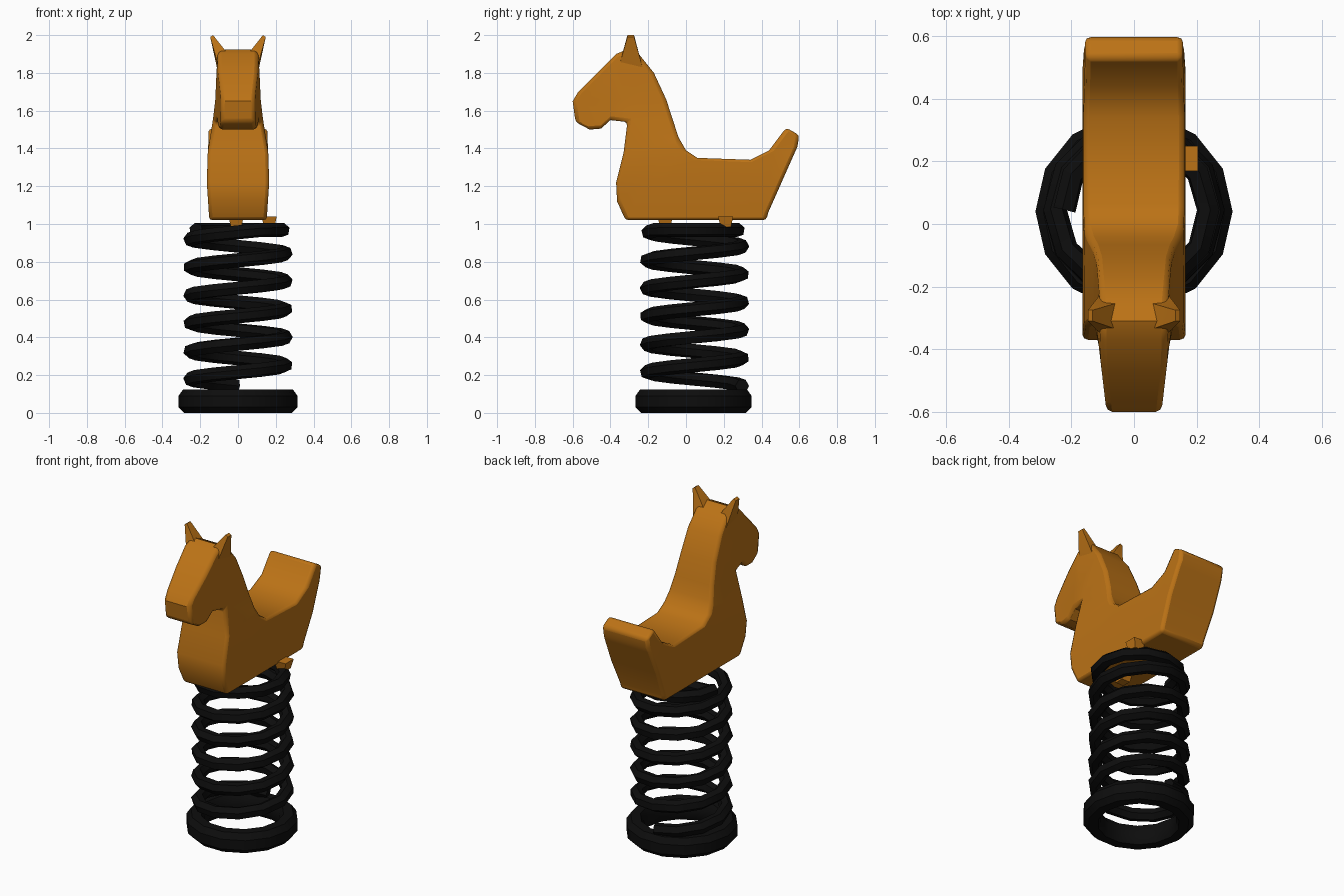
import bpy, bmesh, math
from mathutils import Vector

if "Cube" in bpy.data.objects:
    bpy.data.objects.remove(bpy.data.objects["Cube"])


def material(name, rgb):
    m = bpy.data.materials.new(name)
    m.diffuse_color = (*rgb, 1)
    m.use_nodes = True
    m.node_tree.nodes["Principled BSDF"].inputs["Base Color"].default_value = m.diffuse_color
    return m


ORANGE = material("orange brown paint", (0.50, 0.17, 0.008))
BLACK = material("black steel", (0.004, 0.004, 0.004))


def finish(name, bm, mat, angle=30):
    bmesh.ops.recalc_face_normals(bm, faces=bm.faces[:])
    me = bpy.data.meshes.new(name)
    bm.to_mesh(me)
    bm.free()
    ob = bpy.data.objects.new(name, me)
    bpy.context.collection.objects.link(ob)
    me.materials.append(mat)
    smooth(ob, angle)
    return ob


def smooth(ob, angle):
    bpy.ops.object.select_all(action='DESELECT')
    ob.select_set(True)
    bpy.context.view_layer.objects.active = ob
    bpy.ops.object.shade_smooth_by_angle(angle=math.radians(angle))


def lerp(table, v):
    if v <= table[0][0]:
        return table[0][1]
    for (a, p), (b, q) in zip(table, table[1:]):
        if v <= b:
            return p + (q - p) * (v - a) / (b - a)
    return table[-1][1]


def hull(name, points, mat):
    bm = bmesh.new()
    for p in points:
        bm.verts.new(p)
    bmesh.ops.convex_hull(bm, input=bm.verts[:])
    return finish(name, bm, mat, 20)


# Horse body: side profile (y, z), extruded, with width varying by height
PROFILE = [(-0.32, 1.02), (-0.365, 1.12), (-0.37, 1.22), (-0.33, 1.38), (-0.31, 1.54),
           (-0.40, 1.55), (-0.45, 1.505), (-0.51, 1.50), (-0.585, 1.54), (-0.60, 1.65),
           (-0.57, 1.70), (-0.37, 1.90), (-0.31, 1.925), (-0.25, 1.90), (-0.17, 1.80),
           (-0.105, 1.66), (-0.04, 1.46), (0.0, 1.39), (0.06, 1.35), (0.34, 1.34),
           (0.44, 1.39), (0.53, 1.51), (0.60, 1.47), (0.59, 1.41), (0.435, 1.06),
           (0.425, 1.02)]
WIDTH = [(1.02, 0.152), (1.22, 0.165), (1.38, 0.160), (1.54, 0.132),
         (1.66, 0.120), (1.80, 0.114), (1.92, 0.105)]
HEAD_WIDTH = [(-0.60, 0.088), (-0.38, 0.113), (-0.30, 0.20)]


def half_width(y, z):
    if y > 0.25:
        return min(0.165, lerp(WIDTH, min(z, 1.40)))
    w = lerp(WIDTH, z)
    return min(w, lerp(HEAD_WIDTH, y)) if z > 1.48 else w


bm = bmesh.new()
left = bm.faces.new([bm.verts.new((-0.1, y, z)) for y, z in PROFILE])
ext = bmesh.ops.extrude_face_region(bm, geom=[left], use_keep_orig=True)
for v in [g for g in ext["geom"] if isinstance(g, bmesh.types.BMVert)]:
    v.co.x = 0.1
bmesh.ops.triangulate(bm, faces=[f for f in bm.faces if len(f.verts) > 4])
for h in (1.22, 1.38, 1.54, 1.66, 1.80):
    bmesh.ops.bisect_plane(bm, geom=bm.verts[:] + bm.edges[:] + bm.faces[:], dist=0.012,
                           plane_co=(0, 0, h), plane_no=(0, 0, 1))
for v in bm.verts:
    v.co.x = math.copysign(half_width(v.co.y, v.co.z), v.co.x)
body = finish("horse_body", bm, ORANGE, 35)
bev = body.modifiers.new("rounded edges", 'BEVEL')
bev.width = 0.018
bev.segments = 2
bev.limit_method = 'ANGLE'
bev.angle_limit = math.radians(50)
bev.use_clamp_overlap = False

# Ears, flaring outwards
for side, label in ((-1, "left"), (1, "right")):
    pts = [(side * x, y, z) for x, y, z in (
        (0.045, -0.34, 1.89), (0.045, -0.25, 1.88), (0.108, -0.35, 1.85), (0.112, -0.23, 1.83),
        (0.132, -0.31, 2.0), (0.132, -0.275, 2.0), (0.147, -0.31, 1.99), (0.147, -0.275, 1.99))]
    hull(label + "_ear", pts, ORANGE)

# Small mounting lugs between body and spring
for i, (x, y) in enumerate(((-0.01, -0.11), (0.165, 0.21))):
    hull(f"mounting_lug_{i + 1}",
         [(x + a * s, y + b * s, z) for s, z in ((0.028, 0.985), (0.04, 1.04))
          for a in (-1, 1) for b in (-1, 1)], ORANGE)

# Coil spring
CY = 0.04
STEPS = 12
cu = bpy.data.curves.new("coil_spring", 'CURVE')
cu.dimensions = '3D'
cu.bevel_depth = 0.038
cu.bevel_resolution = 1
cu.use_fill_caps = True
path = []
for i in range(3, int(6.5 * STEPS) + 1):
    t = i / STEPS
    a = 2 * math.pi * t
    r = 0.252 - 0.03 * max(0, t - 5.5)
    z = min(0.105 + 0.148 * t, 0.968)
    path.append((r * math.cos(a), CY + 0.005 + r * math.sin(a), z, 1))
sp = cu.splines.new('POLY')
sp.points.add(len(path) - 1)
for p, co in zip(sp.points, path):
    p.co = co
spring = bpy.data.objects.new("coil_spring", cu)
bpy.context.collection.objects.link(spring)
cu.materials.append(BLACK)
bpy.ops.object.select_all(action='DESELECT')
spring.select_set(True)
bpy.context.view_layer.objects.active = spring
bpy.ops.object.convert(target='MESH')
smooth(bpy.context.view_layer.objects.active, 35)

# Base ring, a chamfered band turned about the spring axis
bm = bmesh.new()
RING = [(0.23, 0.0), (0.285, 0.0), (0.315, 0.03), (0.315, 0.09), (0.29, 0.125), (0.235, 0.125),
        (0.215, 0.09), (0.215, 0.03)]
N = 14
rows = [[bm.verts.new((r * math.cos(2 * math.pi * k / N), CY + r * math.sin(2 * math.pi * k / N), z))
         for r, z in RING] for k in range(N)]
for k in range(N):
    for j in range(len(RING)):
        n, m = (k + 1) % N, (j + 1) % len(RING)
        bm.faces.new((rows[k][j], rows[n][j], rows[n][m], rows[k][m]))
finish("base_ring", bm, BLACK, 30)
